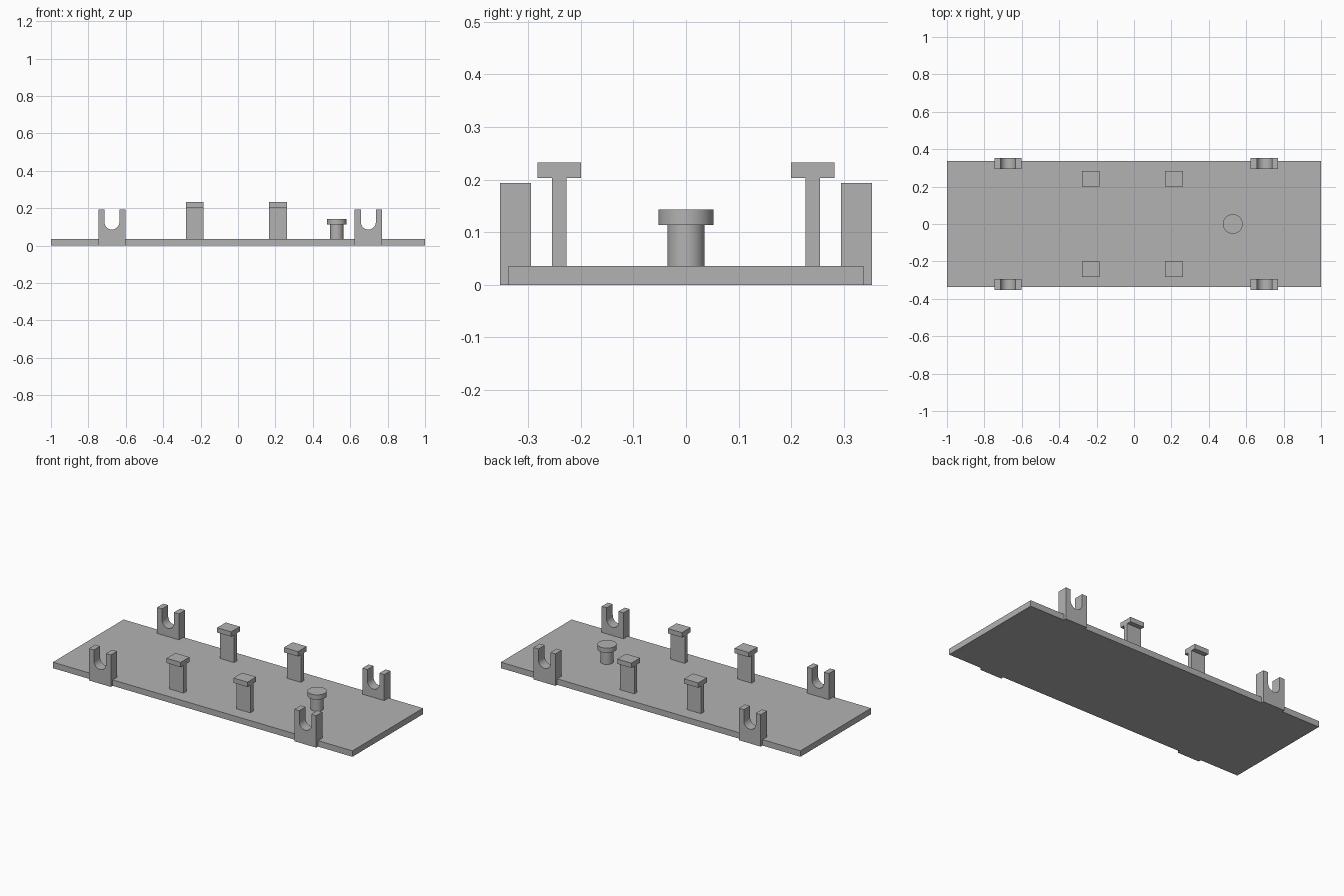
import bpy
import bmesh
from math import pi, cos, sin, radians

cube = bpy.data.objects.get("Cube")
if cube:
    bpy.data.objects.remove(cube, do_unlink=True)

GREY = (0.45, 0.45, 0.45, 1)
grey = bpy.data.materials.new("plain grey")
grey.use_nodes = True
grey.diffuse_color = GREY
grey.node_tree.nodes["Principled BSDF"].inputs["Base Color"].default_value = GREY


def prism(name, outline, axis, low, high, smooth=False):
    """Extrude a 2D outline along y (outline in x, z) or z (outline in x, y)."""
    bm = bmesh.new()
    if axis == "y":
        verts = [bm.verts.new((a, low, b)) for a, b in outline]
        offset = (0, high - low, 0)
    else:
        verts = [bm.verts.new((a, b, low)) for a, b in outline]
        offset = (0, 0, high - low)
    face = bm.faces.new(verts)
    out = bmesh.ops.extrude_face_region(bm, geom=[face])
    moved = [g for g in out["geom"] if isinstance(g, bmesh.types.BMVert)]
    bmesh.ops.translate(bm, verts=moved, vec=offset)
    bmesh.ops.recalc_face_normals(bm, faces=bm.faces)
    mesh = bpy.data.meshes.new(name)
    bm.to_mesh(mesh)
    bm.free()
    mesh.materials.append(grey)
    obj = bpy.data.objects.new(name, mesh)
    bpy.context.collection.objects.link(obj)
    if smooth:
        bpy.ops.object.select_all(action="DESELECT")
        obj.select_set(True)
        bpy.context.view_layer.objects.active = obj
        bpy.ops.object.shade_smooth_by_angle(angle=radians(30))
    return obj


def rectangle(x, y, half_x, half_y):
    return [(x - half_x, y - half_y), (x + half_x, y - half_y),
            (x + half_x, y + half_y), (x - half_x, y + half_y)]


def circle(x, y, radius, count=48):
    return [(x + radius * cos(2 * pi * i / count), y + radius * sin(2 * pi * i / count))
            for i in range(count)]


def u_outline(x, half, slot, top, centre, count=20):
    """Upright block with a round-bottomed slot open at the top."""
    arc = [(x + slot * cos(pi * i / count), centre - slot * sin(pi * i / count))
           for i in range(count + 1)]
    return [(x - half, 0), (x + half, 0), (x + half, top), (x + slot, top),
            *arc, (x - slot, top), (x - half, top)]


# Base plate
PLATE_TOP = 0.036
prism("base_plate", rectangle(0, 0, 1, 0.337), "z", 0, PLATE_TOP)

for side, sign in (("front", -1), ("back", 1)):
    # Slotted axle holders on the long edges
    for end, x in (("right", -0.674), ("left", 0.697)):
        low, high = sorted((sign * 0.295, sign * 0.354))
        prism(f"{side}_{end}_axle_holder", u_outline(x, 0.073, 0.04, 0.193, 0.126),
              "y", low, high, smooth=True)
    # T-shaped posts
    for end, x in (("right", -0.232), ("left", 0.214)):
        y = sign * 0.241
        prism(f"{side}_{end}_post_stem", rectangle(x, y, 0.047, 0.014), "z", PLATE_TOP, 0.203)
        prism(f"{side}_{end}_post_cap", rectangle(x, y, 0.047, 0.0415), "z", 0.203, 0.232)

# Round peg with a wider head
prism("peg_shaft", circle(0.528, 0, 0.0355), "z", PLATE_TOP, 0.114, smooth=True)
prism("peg_head", circle(0.528, 0, 0.0525), "z", 0.114, 0.143, smooth=True)
